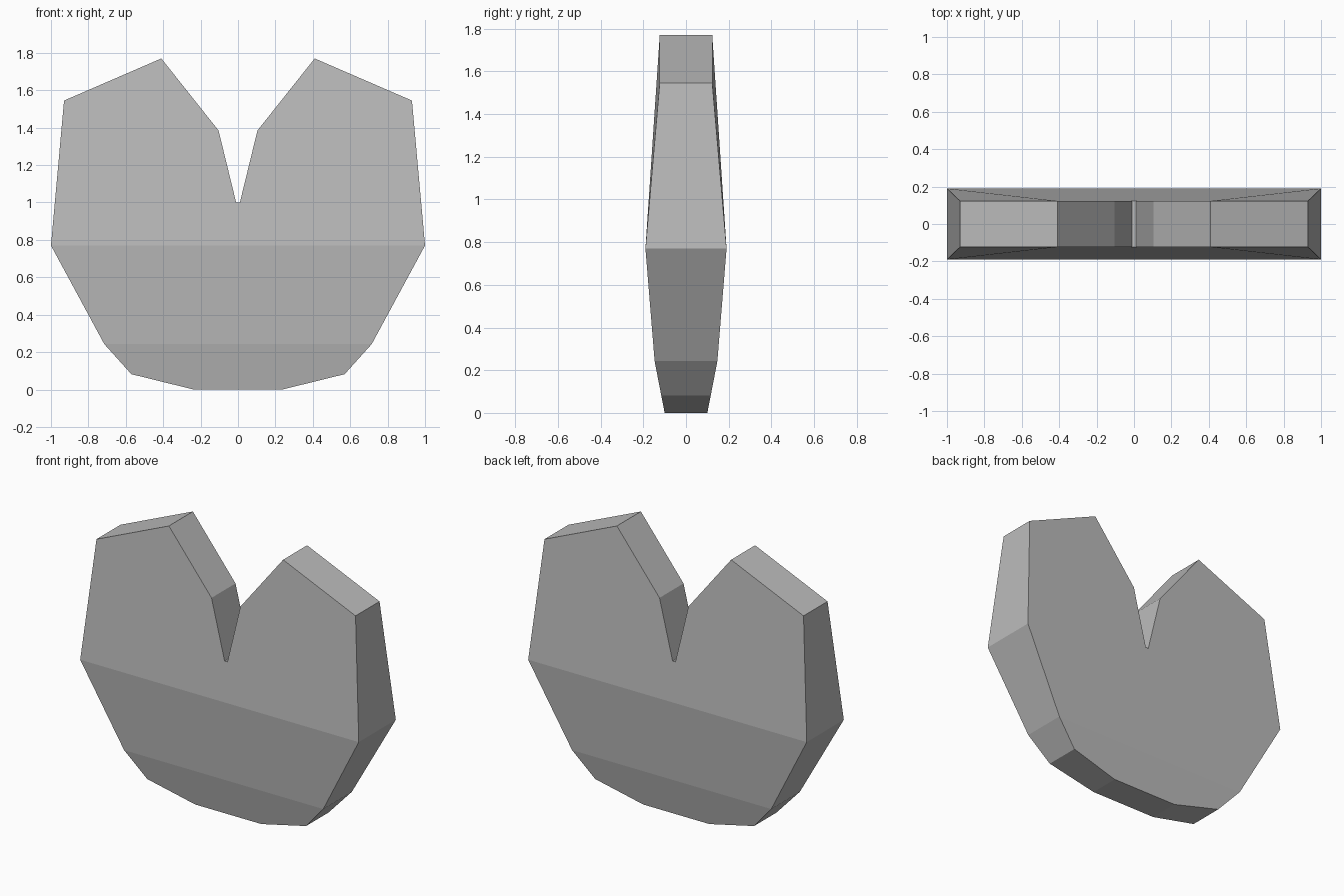
import bpy
import bmesh

if "Cube" in bpy.data.objects:
    bpy.data.objects.remove(bpy.data.objects["Cube"])

# Right half of the outline, notch to base: (x, z, half thickness)
HALF = [(0.01, 1.0, 0.123), (0.104, 1.385, 0.123), (0.41, 1.77, 0.123),
        (0.93, 1.545, 0.123), (1.0, 0.77, 0.19), (0.715, 0.243, 0.147),
        (0.57, 0.082, 0.116), (0.237, 0.0, 0.1)]

grey = bpy.data.materials.new("plain grey")
grey.diffuse_color = (0.5, 0.5, 0.5, 1)
grey.use_nodes = True
grey.node_tree.nodes["Principled BSDF"].inputs["Base Color"].default_value = grey.diffuse_color

bm = bmesh.new()


def ring(side):
    """Closed outline on the front (-1) or back (+1)."""
    right = [bm.verts.new((x, side * t, z)) for x, z, t in HALF]
    left = [bm.verts.new((-x, side * t, z)) for x, z, t in HALF]
    return right, left


# Broad faces: notched top, middle band, rounded bottom
rings = {}
for side in (-1, 1):
    r, l = rings[side] = ring(side)
    for a, b in ((0, 5), (4, 6), (5, 8)):
        bm.faces.new(l[a:b] + r[a:b][::-1])

# Rim wall joining front and back
front = rings[-1][0] + rings[-1][1][::-1]
back = rings[1][0] + rings[1][1][::-1]
for i in range(len(front)):
    j = (i + 1) % len(front)
    bm.faces.new((front[i], front[j], back[j], back[i]))

bmesh.ops.recalc_face_normals(bm, faces=bm.faces)
mesh = bpy.data.meshes.new("notched_disc")
bm.to_mesh(mesh)
bm.free()
mesh.materials.append(grey)
bpy.context.collection.objects.link(bpy.data.objects.new("notched_disc", mesh))
